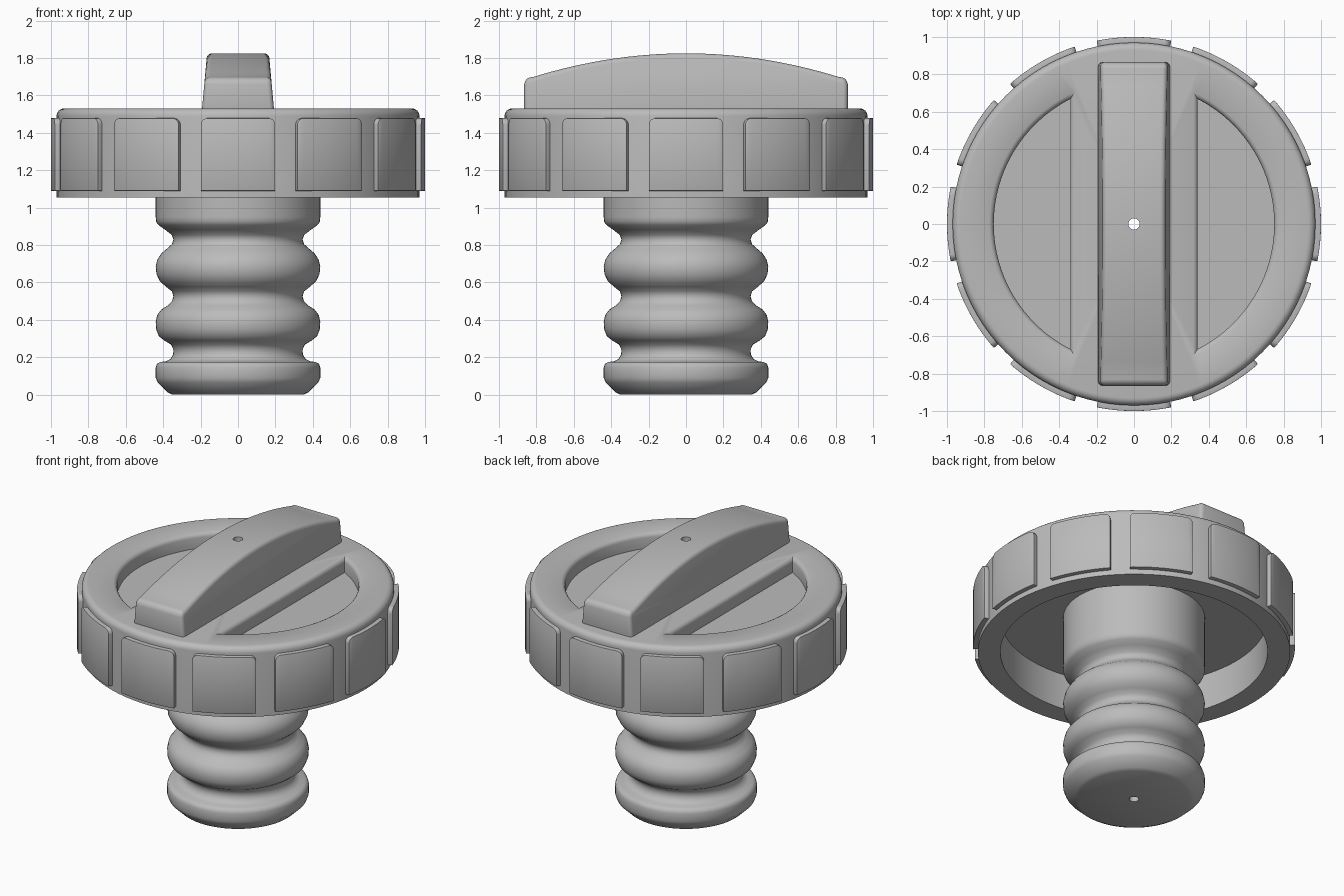
import bpy, bmesh
from math import sin, cos, pi, radians, sqrt, acos

default = bpy.data.objects.get("Cube")
if default:
    bpy.data.objects.remove(default, do_unlink=True)

grey = bpy.data.materials.new("plain grey")
grey.use_nodes = True
grey.diffuse_color = (0.5, 0.5, 0.5, 1)
grey.node_tree.nodes["Principled BSDF"].inputs["Base Color"].default_value = (0.5, 0.5, 0.5, 1)

HOLE = 0.03      # vent hole radius
CAP_TOP = 1.53


def make_object(name, bm):
    bmesh.ops.recalc_face_normals(bm, faces=bm.faces)
    mesh = bpy.data.meshes.new(name)
    bm.to_mesh(mesh)
    bm.free()
    mesh.materials.append(grey)
    obj = bpy.data.objects.new(name, mesh)
    bpy.context.collection.objects.link(obj)
    return obj


def select(obj):
    bpy.ops.object.select_all(action='DESELECT')
    obj.select_set(True)
    bpy.context.view_layer.objects.active = obj


def smooth(obj, angle=35):
    select(obj)
    bpy.ops.object.shade_smooth_by_angle(angle=radians(angle))


def bridge(bm, loops, wrap=False):
    """Join successive closed loops of vertices with quads."""
    pairs = list(zip(loops, loops[1:] + loops[:1])) if wrap else list(zip(loops, loops[1:]))
    for a, b in pairs:
        for i in range(len(a)):
            j = (i + 1) % len(a)
            bm.faces.new((a[i], a[j], b[j], b[i]))


def lathe(name, profile, steps=96):
    """Spin a closed (radius, z) profile around the z axis."""
    bm = bmesh.new()
    rings = [[bm.verts.new((r * cos(2 * pi * i / steps), r * sin(2 * pi * i / steps), z))
              for i in range(steps)] for r, z in profile]
    bridge(bm, rings, wrap=True)
    return make_object(name, bm)


def loft(name, loops):
    """Solid through a stack of loops, capped at both ends."""
    bm = bmesh.new()
    rings = [[bm.verts.new(p) for p in loop] for loop in loops]
    bridge(bm, rings)
    bm.faces.new(rings[0])
    bm.faces.new(rings[-1])
    return make_object(name, bm)


def bevel(obj, width, segments, angle=30):
    mod = obj.modifiers.new("Bevel", 'BEVEL')
    mod.width, mod.segments = width, segments
    mod.limit_method, mod.angle_limit = 'ANGLE', radians(angle)
    select(obj)
    bpy.ops.object.modifier_apply(modifier=mod.name)


def cut(obj, cutter):
    mod = obj.modifiers.new("Cut", 'BOOLEAN')
    mod.operation, mod.solver, mod.object = 'DIFFERENCE', 'EXACT', cutter
    select(obj)
    bpy.ops.object.modifier_apply(modifier=mod.name)
    bpy.data.objects.remove(cutter, do_unlink=True)


# Cap: disc with a rounded top edge and a hollow underside
FILLET = 0.04
rounded = [(0.93 + FILLET * cos(a * pi / 12), CAP_TOP - FILLET + FILLET * sin(a * pi / 12))
           for a in range(7)]
cap = lathe("cap", [(HOLE, 1.3), (0.83, 1.3), (0.83, 1.055), (0.97, 1.055)]
            + rounded + [(HOLE, CAP_TOP)])


# D-shaped recesses either side of the handle, with rounded rims
def d_outline(side, z, grow, steps=40):
    r, x0 = 0.75 + grow, 0.34 - grow
    half = acos(x0 / r)
    angles = [-half + 2 * half * i / steps for i in range(steps + 1)]
    return [(side * r * cos(a), r * sin(a), z) for a in angles]


for side in (-1, 1):
    levels = [(1.43, 0), (1.503, 0), (1.515, 0.004), (1.524, 0.012), (1.531, 0.026), (1.6, 0.026)]
    cut(cap, loft("recess_cutter", [d_outline(side, z, g) for z, g in levels]))
smooth(cap)

# Ribbed stem
stem = lathe("ribbed_stem", [
    (HOLE, 0), (0.35, 0), (0.375, 0.012), (0.43, 0.065), (0.44, 0.09), (0.44, 0.145),
    (0.433, 0.165), (0.415, 0.175), (0.385, 0.178), (0.36, 0.192), (0.347, 0.215),
    (0.345, 0.24), (0.358, 0.268), (0.395, 0.29), (0.423, 0.313), (0.438, 0.35),
    (0.44, 0.39), (0.432, 0.425), (0.41, 0.455), (0.375, 0.477), (0.353, 0.5),
    (0.345, 0.525), (0.354, 0.553), (0.385, 0.577), (0.418, 0.607), (0.436, 0.645),
    (0.44, 0.685), (0.432, 0.72), (0.41, 0.755), (0.375, 0.785), (0.353, 0.805),
    (0.345, 0.83), (0.355, 0.855), (0.39, 0.882), (0.425, 0.907), (0.438, 0.925),
    (0.44, 0.95), (0.44, 1.32), (HOLE, 1.32)])
smooth(stem, 50)

# Handle: tapered bar with an arched top
arch = [(y, 1.825 - 0.14 * (y / 0.86) ** 2) for y in [-0.82 + 0.082 * i for i in range(21)]]
side_view = [(-0.865, 1.5), (-0.865, 1.66), (-0.855, 1.695)] + arch
side_view += [(0.855, 1.695), (0.865, 1.66), (0.865, 1.5)]


def handle_side(s):
    return [(s * (0.192 - 0.09 * (z - CAP_TOP)), y, z) for y, z in side_view]


handle = loft("handle", [handle_side(-1), handle_side(1)])
bevel(handle, 0.025, 4, 40)
ring = [(HOLE * cos(i * pi / 12), HOLE * sin(i * pi / 12)) for i in range(24)]
cut(handle, loft("hole_cutter", [[(x, y, z) for x, y in ring] for z in (1.4, 1.9)]))
smooth(handle)

# Twelve grip pads around the rim, upper corners rounded
HALF, CORNER, PAD_TOP = radians(11.5), 0.035, 1.478
corner = [CORNER * (1 - cos(i * pi / 10)) for i in range(6)]
inset = corner + [CORNER + (0.2 - CORNER) * i / 5 for i in range(1, 6)]
columns = [-HALF + HALF * d / 0.2 for d in inset]
columns += [-a for a in reversed(columns[:-1])]


def pad_section(a):
    edge = (HALF - abs(a)) / HALF * 0.2
    drop = CORNER - sqrt(max(0, CORNER ** 2 - (CORNER - edge) ** 2)) if edge < CORNER else 0
    return [(r, z) for r, z in ((0.95, 1.09), (1.0, 1.09), (1.0, PAD_TOP - drop), (0.95, PAD_TOP - drop))]


for n in range(12):
    turn = n * pi / 6
    pad = loft(f"grip_pad_{n + 1}", [[(r * cos(a + turn), r * sin(a + turn), z)
                                     for r, z in pad_section(a)] for a in columns])
    bevel(pad, 0.01, 2, 40)
    smooth(pad)
